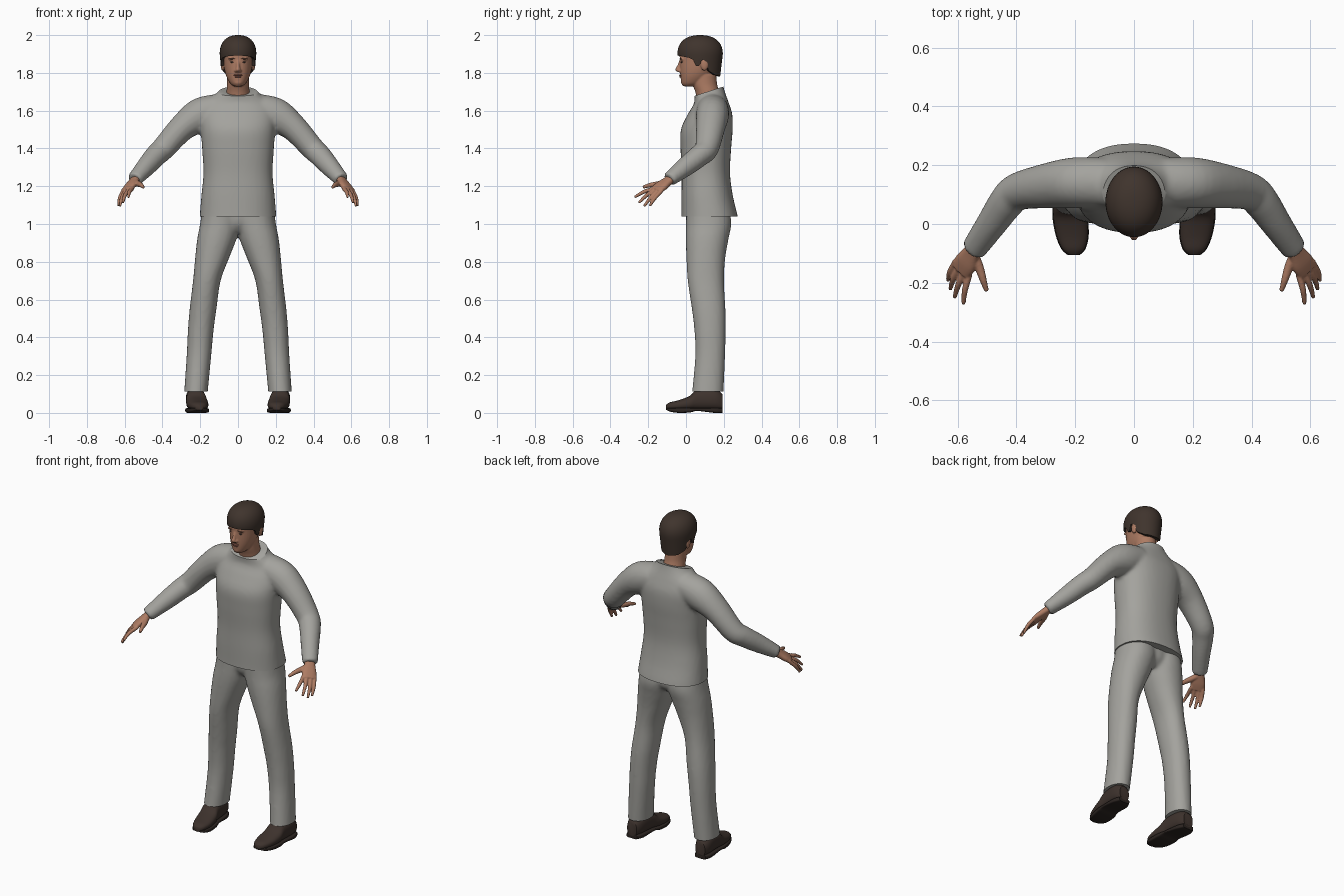
import bpy, bmesh, math
from mathutils import Vector, Matrix

if "Cube" in bpy.data.objects:
    bpy.data.objects.remove(bpy.data.objects["Cube"])


def material(name, r, g, b):
    m = bpy.data.materials.new(name)
    m.diffuse_color = (r, g, b, 1)
    m.use_nodes = True
    m.node_tree.nodes["Principled BSDF"].inputs["Base Color"].default_value = m.diffuse_color
    return m


CLOTH = material("grey_cloth", 0.37, 0.365, 0.34)
SKIN = material("skin", 0.42, 0.20, 0.125)
HAIR = material("dark_brown_hair", 0.05, 0.034, 0.026)
LEATHER = material("dark_brown_leather", 0.047, 0.032, 0.026)
SOLE = material("sole", 0.025, 0.018, 0.015)
LIP = material("lips", 0.27, 0.105, 0.075)
BROW = material("brows", 0.14, 0.065, 0.04)
EYE = material("eyes", 0.09, 0.06, 0.05)


def resample(rows, steps):
    """Smooth spline through rows of numbers."""
    out = []
    for i in range(len(rows) - 1):
        p0, p1 = rows[max(i - 1, 0)], rows[i]
        p2, p3 = rows[i + 1], rows[min(i + 2, len(rows) - 1)]
        for k in range(steps):
            t = k / steps
            out.append([0.5 * (2 * b + (c - a) * t + (2 * a - 5 * b + 4 * c - d) * t * t
                               + (3 * b - a - 3 * c + d) * t ** 3)
                        for a, b, c, d in zip(p0, p1, p2, p3)])
    out.append(list(rows[-1]))
    return out


def loft(bm, rows, axis=None, ref=(1, 0, 0), n=28, p=2.0, steps=4):
    """Closed skin through rounded sections given as (x, y, z, half_u, half_v)."""
    rows = resample(rows, steps)
    pts = [Vector(r[:3]) for r in rows]
    rings = []
    for i, r in enumerate(rows):
        t = Vector(axis) if axis else pts[min(i + 1, len(pts) - 1)] - pts[max(i - 1, 0)]
        t.normalize()
        u = Vector(ref)
        u = (u - u.dot(t) * t).normalized()
        v = t.cross(u)
        ring = []
        for k in range(n):
            c, s = math.cos(k * math.tau / n), math.sin(k * math.tau / n)
            c = math.copysign(abs(c) ** (2 / p), c)
            s = math.copysign(abs(s) ** (2 / p), s)
            ring.append(bm.verts.new(pts[i] + u * c * r[3] + v * s * r[4]))
        rings.append(ring)
    for a, b in zip(rings, rings[1:]):
        for k in range(n):
            bm.faces.new((a[k], a[(k + 1) % n], b[(k + 1) % n], b[k]))
    bm.faces.new(rings[0][::-1])
    bm.faces.new(rings[-1])


def ball(bm, co, size):
    bmesh.ops.create_uvsphere(bm, u_segments=20, v_segments=12, radius=1,
                              matrix=Matrix.Translation(co) @ Matrix.Diagonal((*size, 1)))


def finish(name, bm, mat, voxel=None, relax=4, cuts=(), angle=50):
    """Make the object, optionally fuse its volumes, then trim with planes."""
    bmesh.ops.recalc_face_normals(bm, faces=bm.faces[:])
    me = bpy.data.meshes.new(name)
    bm.to_mesh(me)
    bm.free()
    ob = bpy.data.objects.new(name, me)
    bpy.context.collection.objects.link(ob)
    if voxel:
        m = ob.modifiers.new("fuse", 'REMESH')
        m.mode = 'VOXEL'
        m.voxel_size = voxel
        m = ob.modifiers.new("relax", 'SMOOTH')
        m.factor = 0.5
        m.iterations = relax
        bpy.context.view_layer.update()
        dg = bpy.context.evaluated_depsgraph_get()
        me = bpy.data.meshes.new_from_object(ob.evaluated_get(dg))
        ob.modifiers.clear()
        ob.data = me
        me.name = name
    if cuts:
        bm = bmesh.new()
        bm.from_mesh(me)
        for co, no in cuts:
            res = bmesh.ops.bisect_plane(bm, geom=bm.verts[:] + bm.edges[:] + bm.faces[:],
                                         plane_co=co, plane_no=no, clear_outer=True)
            edges = [e for e in res["geom_cut"] if isinstance(e, bmesh.types.BMEdge)]
            bmesh.ops.holes_fill(bm, edges=edges, sides=0)
        bm.to_mesh(me)
        bm.free()
    me.materials.clear()
    me.materials.append(mat)
    me.polygons.foreach_set("use_smooth", [True] * len(me.polygons))
    me.set_sharp_from_angle(angle=math.radians(angle))
    return ob


UP = (0, 0, 1)

# Shirt: torso and sleeves fused, trimmed at hem and collar
bm = bmesh.new()
torso = [(.125, .99, .207, .152), (.125, 1.04, .203, .149), (.112, 1.15, .194, .136),
         (.105, 1.27, .183, .128), (.105, 1.40, .190, .134), (.11, 1.50, .197, .137),
         (.127, 1.58, .200, .118), (.135, 1.64, .175, .092), (.126, 1.69, .115, .083),
         (.12, 1.73, .088, .078), (.12, 1.78, .08, .075)]
loft(bm, [(0, y, z, a, b) for y, z, a, b in torso], UP, n=40, p=2.3)
arm = [(.10, .14, 1.61, .08, .085), (.20, .14, 1.575, .092, .087), (.295, .13, 1.51, .072, .077),
       (.395, .11, 1.40, .062, .064), (.435, .072, 1.362, .058, .060),
       (.485, 0, 1.305, .052, .052), (.548, -.09, 1.235, .037, .043)]
for s in (1, -1):
    loft(bm, [(s * r[0], *r[1:]) for r in arm], ref=UP)
finish("shirt", bm, CLOTH, voxel=.011, cuts=[((0, 0, 1.04), (0, 0, -1)),
                                            ((0, .05, 1.68), (0, -.045, .14))])

# Trousers: two legs and hips fused, trimmed at the cuffs
bm = bmesh.new()
leg = [(.09, .115, 1.08, .10, .115), (.095, .12, 1.0, .106, .12), (.112, .112, .92, .104, .113),
       (.137, .105, .82, .09, .103), (.165, .105, .70, .073, .096), (.185, .12, .55, .071, .089),
       (.197, .127, .44, .068, .083), (.207, .128, .30, .065, .079), (.225, .113, .08, .062, .084)]
for s in (1, -1):
    loft(bm, [(s * r[0], *r[1:]) for r in leg], UP, p=2.15)
loft(bm, [(0, .12, .955, .05, .07), (0, .12, 1.0, .12, .105), (0, .118, 1.08, .15, .11)], UP)
finish("trousers", bm, CLOTH, voxel=.011, cuts=[((0, 0, .112), (0, 0, -1))])

# Shoes: (y, x, half width, top height) sections from toe to heel
shoe = [(-.105, .205, .018, .043), (-.085, .206, .038, .056), (-.04, .21, .053, .067),
        (.02, .217, .057, .09), (.06, .222, .052, .125), (.15, .228, .048, .128),
        (.192, .23, .032, .10)]
for s, side in ((1, "left"), (-1, "right")):
    bm = bmesh.new()
    loft(bm, [(s * x, y, (h + .014) / 2, w, (h - .014) / 2) for y, x, w, h in shoe],
         (0, 1, 0), p=2.4)
    finish(side + "_shoe", bm, LEATHER)
    bm = bmesh.new()
    base = [.016, .007, 0, .002, .01, 0, 0]
    loft(bm, [(s * x, y, (b + .026) / 2, w + .003, (.026 - b) / 2)
              for (y, x, w, h), b in zip(shoe, base)], (0, 1, 0), p=5)
    finish(side + "_sole", bm, SOLE)

# Hands: palm, four fingers and thumb fused
fingers = [((.562, -.178, 1.185), (.58, -.272, 1.142)), ((.578, -.166, 1.181), (.61, -.250, 1.112)),
           ((.595, -.150, 1.176), (.625, -.222, 1.094)), ((.610, -.135, 1.170), (.633, -.192, 1.096))]
for s, side in ((1, "left"), (-1, "right")):
    bm = bmesh.new()
    across = (s * .05, .05, -.015)
    palm = [(.530, -.062, 1.254, .026, .022), (.552, -.098, 1.226, .031, .020),
            (.572, -.132, 1.200, .041, .019), (.590, -.160, 1.177, .038, .014)]
    loft(bm, [(s * r[0], *r[1:]) for r in palm], ref=across, n=20, p=2.4)
    for a, b in fingers:
        a, b = Vector(a), Vector(b)
        a, b = Vector((s * a.x, a.y, a.z)), Vector((s * b.x, b.y, b.z))
        mid = (a + b) / 2 + Vector((s * .004, 0, .006))
        root = a + (a - b) * .2
        loft(bm, [(*root, .010, .010), (*a, .011, .011), (*mid, .0105, .0105),
                  (*b, .007, .007)], ref=across, n=12)
    loft(bm, [(s * .545, -.10, 1.222, .016, .016), (s * .527, -.145, 1.212, .016, .015),
              (s * .513, -.19, 1.206, .0125, .012), (s * .501, -.228, 1.194, .008, .008)],
         ref=across, n=12)
    finish(side + "_hand", bm, SKIN, voxel=.004, relax=3)

# Head, neck, nose, brow ridge and ears fused
bm = bmesh.new()
neck = [(.12, 1.65, .064, .06), (.112, 1.70, .061, .063), (.10, 1.74, .058, .065),
        (.095, 1.79, .058, .065)]
loft(bm, [(0, y, z, a, b) for y, z, a, b in neck], UP)
skull = [(.018, 1.729, .022, .032), (.033, 1.745, .042, .057), (.05, 1.78, .061, .079),
         (.065, 1.82, .072, .097), (.075, 1.87, .077, .108), (.078, 1.92, .080, .110),
         (.08, 1.96, .065, .090), (.08, 1.983, .03, .05)]
loft(bm, [(0, y, z, a, b) for y, z, a, b in skull], UP, n=36, p=2.1)
loft(bm, [(0, -.026, 1.868, .008, .008), (0, -.036, 1.838, .009, .011),
          (0, -.043, 1.816, .013, .014), (0, -.034, 1.804, .012, .009)], UP, n=16)
for s in (1, -1):
    ball(bm, (s * .011, -.034, 1.811), (.009, .011, .008))
    ball(bm, (s * .030, -.020, 1.874), (.022, .012, .007))
    ball(bm, (s * .081, .098, 1.845), (.011, .021, .034))
ball(bm, (0, -.013, 1.750), (.022, .014, .014))
finish("head", bm, SKIN, voxel=.0045, relax=3)

# Facial features
bm = bmesh.new()
ball(bm, (0, -.028, 1.788), (.023, .008, .005))
ball(bm, (0, -.027, 1.780), (.019, .008, .005))
finish("lips", bm, LIP)
for name, mat, co, size in (("eyes", EYE, (.030, -.0225, 1.857), (.012, .006, .004)),
                            ("eyebrows", BROW, (.031, -.026, 1.875), (.019, .008, .0035))):
    bm = bmesh.new()
    for s in (1, -1):
        ball(bm, (s * co[0], co[1], co[2]), size)
    finish(name, bm, mat)

# Hair: cap whose lower edge follows a hairline (degrees from the front, height)
LINE = [(0, 1.893), (40, 1.887), (60, 1.88), (72, 1.868), (78, 1.836), (88, 1.836),
        (94, 1.868), (104, 1.866), (114, 1.81), (140, 1.787), (180, 1.78)]


def hairline(deg):
    for (a, za), (b, zb) in zip(LINE, LINE[1:]):
        if deg <= b:
            return za + (zb - za) * (deg - a) / (b - a)
    return LINE[-1][1]


def hair_point(phi, z, inset=1.0):
    u = (z - 1.9) / .1
    f = max(1 - u ** 2.3, 0) ** (1 / 2.3) if u > 0 else 1 + u * .1
    f *= inset
    return (.097 * f * math.sin(phi), .075 - .12 * f * math.cos(phi), z)


bm = bmesh.new()
N, ROWS = 96, 16
cols = []
for k in range(N):
    phi = k * math.tau / N
    deg = math.degrees(phi)
    zb = hairline(min(deg, 360 - deg))
    col = [bm.verts.new(hair_point(phi, zb + .004, .78))]
    for j in range(ROWS):
        col.append(bm.verts.new(hair_point(phi, zb + (2 - zb) * math.sin(j / ROWS * math.pi / 2))))
    cols.append(col)
top = bm.verts.new((0, .075, 2.0))
for a, b in zip(cols, cols[1:] + cols[:1]):
    for j in range(ROWS):
        bm.faces.new((a[j], b[j], b[j + 1], a[j + 1]))
    bm.faces.new((a[-1], b[-1], top))
finish("hair", bm, HAIR)
